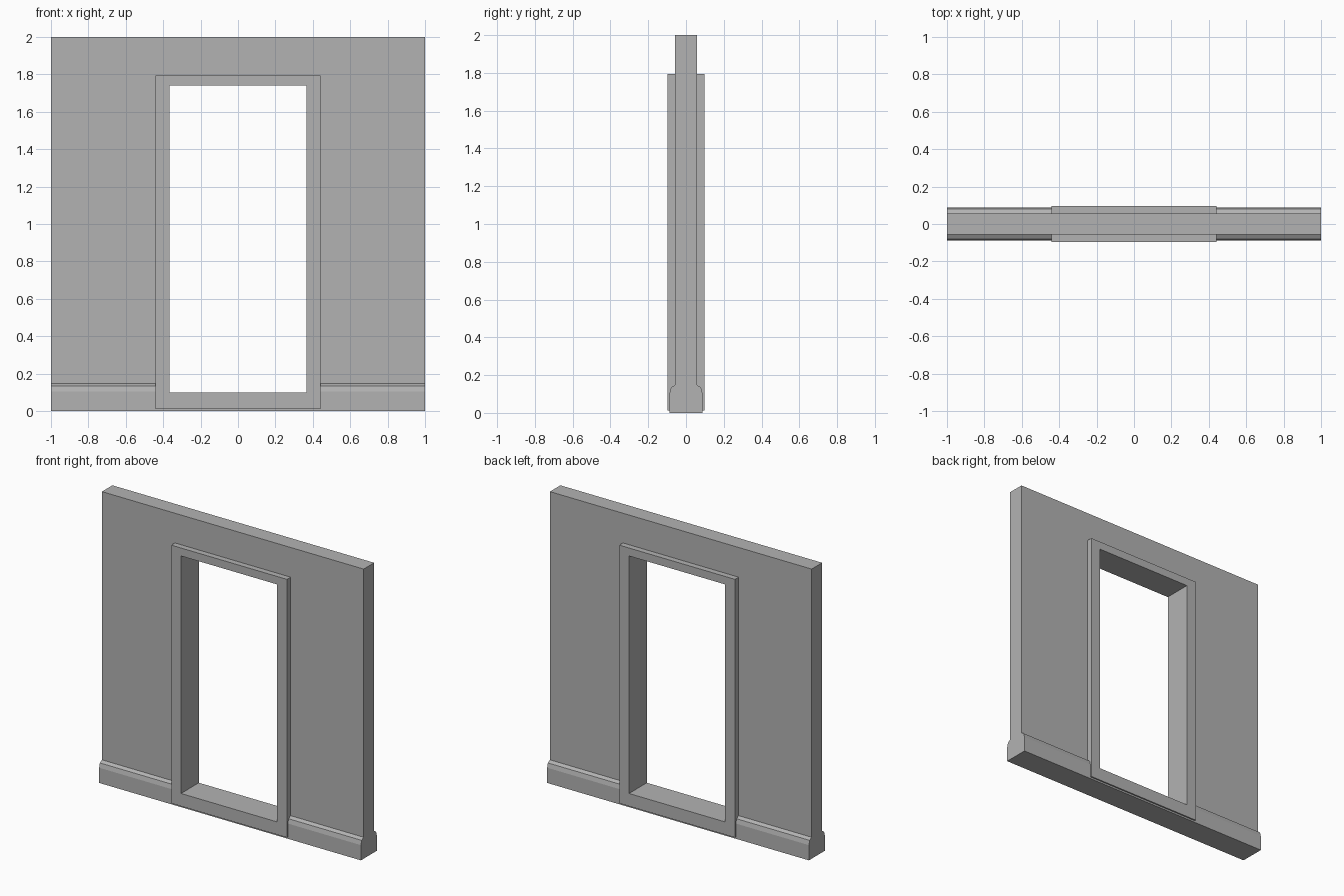
import bpy
import bmesh

cube = bpy.data.objects.get("Cube")
if cube:
    bpy.data.objects.remove(cube)

# One plain grey for everything
grey = bpy.data.materials.new("plain_grey")
grey.use_nodes = True
colour = (0.45, 0.45, 0.45, 1)
grey.diffuse_color = colour
grey.node_tree.nodes["Principled BSDF"].inputs["Base Color"].default_value = colour

WALL_Y, BOARD_Y, FRAME_Y = 0.057, 0.087, 0.097
FRAME_X, FRAME_TOP, FRAME_BOTTOM = 0.442, 1.795, 0.012


def finish(name, bm):
    bmesh.ops.recalc_face_normals(bm, faces=bm.faces)
    mesh = bpy.data.meshes.new(name)
    bm.to_mesh(mesh)
    bm.free()
    mesh.materials.append(grey)
    obj = bpy.data.objects.new(name, mesh)
    bpy.context.collection.objects.link(obj)
    return obj


def extrude(bm, faces, offset):
    new = bmesh.ops.extrude_face_region(bm, geom=faces)["geom"]
    verts = [v for v in new if isinstance(v, bmesh.types.BMVert)]
    bmesh.ops.translate(bm, verts=verts, vec=offset)


def rect_ring(name, outer, inner, half_depth):
    """Upright slab with a rectangular hole; rectangles are (half width, bottom, top)."""
    bm = bmesh.new()
    loops = []
    for w, low, high in (outer, inner):
        corners = ((-w, low), (w, low), (w, high), (-w, high))
        loops.append([bm.verts.new((x, -half_depth, z)) for x, z in corners])
    a, b = loops
    faces = [bm.faces.new((a[i], a[(i + 1) % 4], b[(i + 1) % 4], b[i])) for i in range(4)]
    extrude(bm, faces, (0, 2 * half_depth, 0))
    return finish(name, bm)


def profile_bar(name, half_profile, x0, x1):
    """Bar along x whose y-z section is mirrored front to back."""
    bm = bmesh.new()
    points = half_profile + [(-y, z) for y, z in reversed(half_profile)]
    face = bm.faces.new([bm.verts.new((x0, y, z)) for y, z in points])
    extrude(bm, [face], (x1 - x0, 0, 0))
    return finish(name, bm)


# Wall slab, with the door frame filling its hole
rect_ring("wall", (1, 0, 2), (FRAME_X, FRAME_BOTTOM, FRAME_TOP), WALL_Y)
rect_ring("door_frame", (FRAME_X, FRAME_BOTTOM, FRAME_TOP), (0.367, 0.1, 1.74), FRAME_Y)

# Moulded skirting on both faces, either side of the door
skirting = [(BOARD_Y, 0), (BOARD_Y, 0.105), (0.079, 0.135), (WALL_Y, 0.148)]
profile_bar("left_skirting", skirting, FRAME_X, 1)
profile_bar("right_skirting", skirting, -1, -FRAME_X)

# Low strip carrying the skirting under the door
profile_bar("threshold_strip", [(BOARD_Y, 0), (BOARD_Y, FRAME_BOTTOM)], -FRAME_X, FRAME_X)
